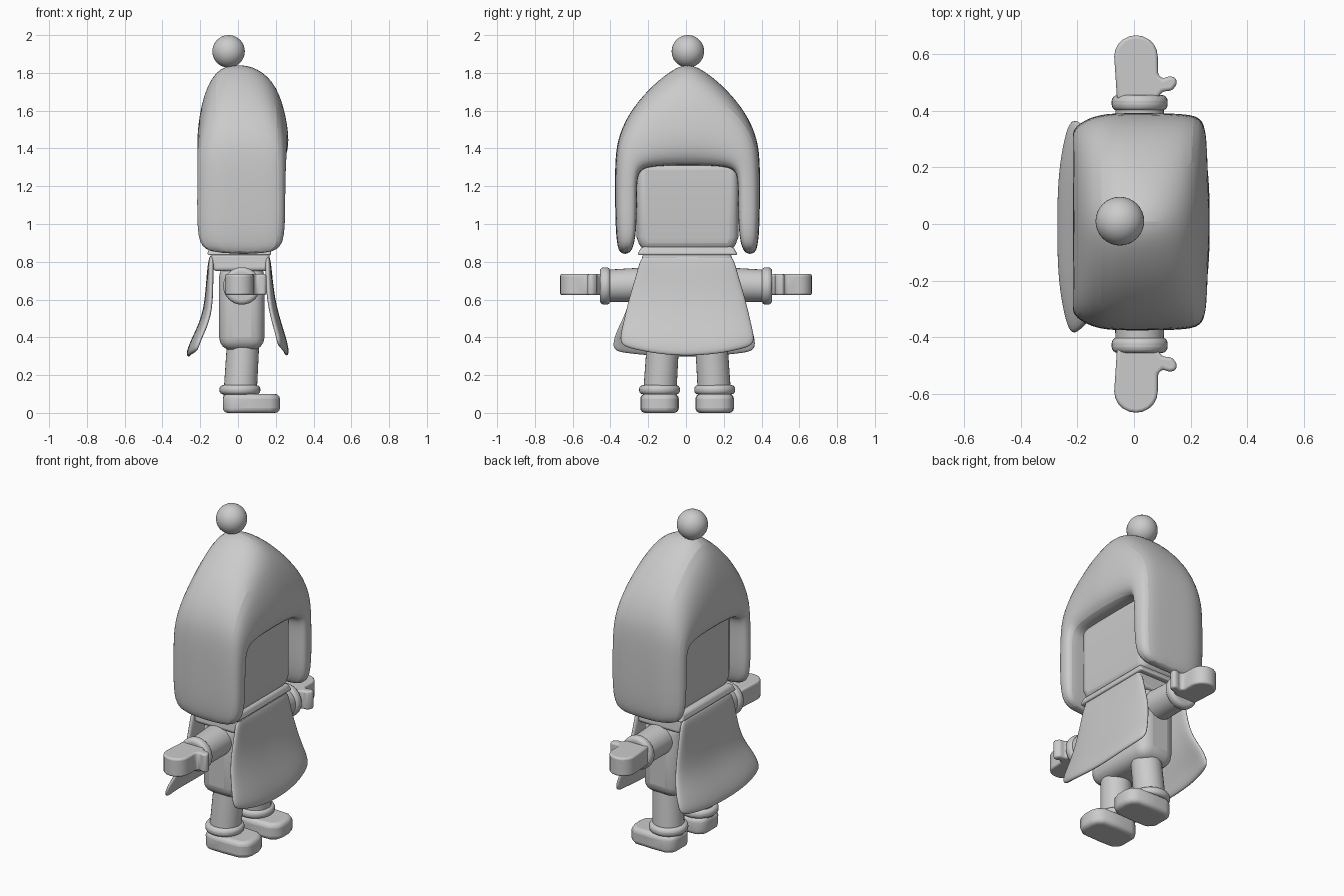
import bpy, bmesh, math
from mathutils import Vector

if "Cube" in bpy.data.objects:
    bpy.data.objects.remove(bpy.data.objects["Cube"], do_unlink=True)

GREY = (0.6, 0.6, 0.6, 1)
grey = bpy.data.materials.new("plain_grey")
grey.use_nodes = True
grey.diffuse_color = GREY
grey.node_tree.nodes["Principled BSDF"].inputs["Base Color"].default_value = GREY


def finish(bm, name, bevel=0, subsurf=0, solid=0):
    bmesh.ops.recalc_face_normals(bm, faces=bm.faces)
    mesh = bpy.data.meshes.new(name)
    bm.to_mesh(mesh)
    bm.free()
    mesh.materials.append(grey)
    ob = bpy.data.objects.new(name, mesh)
    bpy.context.collection.objects.link(ob)
    if solid:
        m = ob.modifiers.new("Thickness", 'SOLIDIFY')
        m.thickness, m.offset = solid, 0
    if bevel:
        m = ob.modifiers.new("Round", 'BEVEL')
        m.width, m.segments, m.angle_limit = bevel, 4, math.radians(40)
    if subsurf:
        m = ob.modifiers.new("Smooth", 'SUBSURF')
        m.levels = m.render_levels = subsurf
    bpy.context.view_layer.objects.active = ob
    bpy.ops.object.select_all(action='DESELECT')
    ob.select_set(True)
    bpy.ops.object.shade_smooth_by_angle(angle=math.radians(45))
    return ob


def loft(rings, name, **kw):
    """Skin closed rings of points and cap both ends."""
    bm = bmesh.new()
    rows = [[bm.verts.new(p) for p in r] for r in rings]
    n = len(rows[0])
    for a, b in zip(rows, rows[1:]):
        for i in range(n):
            j = (i + 1) % n
            bm.faces.new((a[i], a[j], b[j], b[i]))
    bm.faces.new(rows[0])
    bm.faces.new(rows[-1])
    return finish(bm, name, **kw)


def tube(name, a, b, ra, rb, bevel=0):
    """Round bar between two points."""
    a, b = Vector(a), Vector(b)
    q = (b - a).to_track_quat('Z', 'Y')
    circle = [Vector((math.cos(t), math.sin(t), 0)) for t in
              (2 * math.pi * k / 32 for k in range(32))]
    return loft([[p + q @ (c * r) for c in circle] for p, r in ((a, ra), (b, rb))],
                name, bevel=bevel)


def slab(name, outline, z0, z1, bevel):
    """Flat outline raised between two heights."""
    return loft([[(x, y, z) for x, y in outline] for z in (z0, z1)], name, bevel=bevel)


def tapered_box(name, levels, bevel):
    """Box through levels of (z, x0, x1, y0, y1)."""
    return loft([[(x0, y0, z), (x1, y0, z), (x1, y1, z), (x0, y1, z)]
                 for z, x0, x1, y0, y1 in levels], name, bevel=bevel)


# Hood: one arch with a thick crown, open at the face and at the back
outer = [(.372, .835), (.38, .92), (.384, 1.15), (.384, 1.36), (.364, 1.47),
         (.31, 1.59), (.21, 1.715), (.1, 1.81), (0, 1.865)]
inner = [(.29, .84), (.272, .92), (.268, 1.1), (.268, 1.22), (.258, 1.275),
         (.222, 1.3), (.14, 1.308), (.07, 1.31), (0, 1.31)]
arm_section = [(-.12, 0), (-.195, 0), (-.22, .25), (-.213, .6), (-.13, 1), (0, 1),
               (.13, 1), (.23, .95), (.25, .6), (.25, .25), (.235, 0), (.15, 0)]
crown_section = [(-.12, 0), (-.195, 0), (-.224, .14), (-.2, .62), (-.12, .96), (0, 1),
                 (.1, .965), (.205, .79), (.26, .45), (.275, .17), (.235, 0), (.15, 0)]


def hood_ring(k, side):
    (yo, zo), (yi, zi) = outer[k], inner[k]
    w = max(0, (k - 2) / 6)
    ring = []
    for (xa, ta), (xc, tc) in zip(arm_section, crown_section):
        x, t = xa + (xc - xa) * w, ta + (tc - ta) * w
        if k == 0:
            x, t = .025 + (x - .025) * .8, .15 + t * .7
        ring.append((x, .008 + side * (yi + (yo - yi) * t), zi + (zo - zi) * t))
    return ring


last = len(outer) - 1
loft([hood_ring(k, -1) for k in range(last)] +
     [hood_ring(k, 1) for k in range(last, -1, -1)], "hood", subsurf=2)

# Ball on top of the hood
bm = bmesh.new()
bmesh.ops.create_uvsphere(bm, u_segments=32, v_segments=20, radius=.086)
bmesh.ops.translate(bm, verts=bm.verts, vec=(-.05, .01, 1.914))
finish(bm, "pompom")

# Head, collar, shoulders and body
tapered_box("head", [(.855, -.12, .155, -.235, .25), (.93, -.13, .168, -.262, .277),
                     (1.33, -.13, .168, -.262, .277)], .045)
tapered_box("collar", [(.835, -.165, .18, -.26, .275), (.88, -.15, .165, -.235, .25)], .015)
tapered_box("shoulders", [(.75, -.13, .155, -.24, .25), (.845, -.145, .17, -.23, .24)], .02)
tapered_box("body", [(.33, -.1, .14, -.235, .245), (.79, -.1, .14, -.235, .245)], .07)


# Tunic panels: sheets that flare out and curl in at the corners
def panel(name, rows, side, shift, droop):
    bm = bmesh.new()
    cols = 8
    grid = []
    for x, z, half in rows:
        f = (rows[0][1] - z) / (rows[0][1] - rows[-1][1])
        grid.append([bm.verts.new((x - side * .045 * f * abs(u) ** 3,
                                   .006 + shift * f + half * u,
                                   z + droop * f ** 3 * u * u))
                     for u in (2 * c / cols - 1 for c in range(cols + 1))])
    for a, b in zip(grid, grid[1:]):
        for i in range(cols):
            bm.faces.new((a[i], a[i + 1], b[i + 1], b[i]))
    finish(bm, name, solid=.03, subsurf=2)


panel("front_panel", [(.155, .84, .245), (.165, .74, .268), (.18, .6, .312),
                      (.215, .47, .338), (.245, .38, .357), (.26, .3, .357)], 1, 0, .055)
panel("back_panel", [(-.14, .84, .24), (-.152, .72, .268), (-.165, .54, .31),
                     (-.21, .43, .36), (-.245, .36, .38), (-.265, .295, .378)], -1, -.017, .03)


# Arms with cuffs and mittens; both thumbs point forward
def mitten_outline(side):
    pts = [(-.06, .44), (.08, .44), (.1, .468), (.135, .472), (.152, .495), (.148, .518),
           (.125, .522), (.1, .513), (.084, .53)]
    pts += [(.007 + .077 * math.cos(t), .592 + .075 * math.sin(t))
            for t in (math.pi * k / 10 for k in range(11))]
    return [(x, side * y) for x, y in pts]


for side, label in ((-1, "right"), (1, "left")):
    tube(label + "_arm", (.02, side * .18, .68), (.02, side * .43, .672), .092, .085)
    tube(label + "_cuff", (.02, side * .4, .672), (.02, side * .456, .672), .099, .099, .022)
    slab(label + "_mitten", mitten_outline(side), .623, .735, .028)

    # Legs with ankle bands and shoes
    y = .006 + side * .146
    tube(label + "_leg", (.03, .006 + side * .125, .42), (.01, y, .08), .085, .088)
    tube(label + "_ankle_band", (.01, y, .098), (.01, y, .147), .108, .108, .02)
    shoe = [(-.08, -.06), (-.04, -.1), (.06, -.102), (.17, -.098), (.21, -.07), (.222, -.03)]
    shoe += [(px, -py) for px, py in reversed(shoe)]
    slab(label + "_shoe", [(px, y + py) for px, py in shoe], 0, .1, .026)
